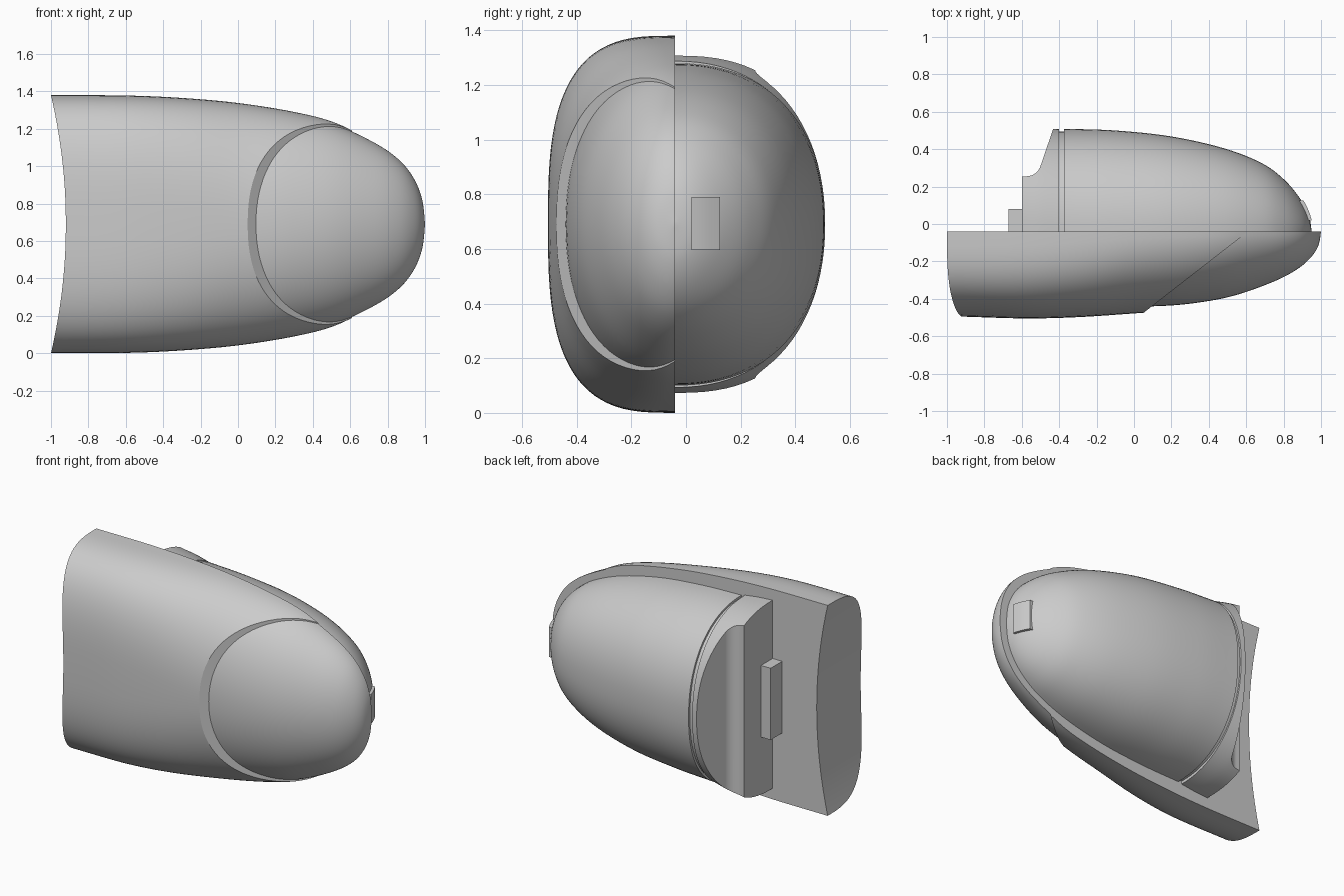
import bpy, bmesh
from math import sin, cos, pi, radians
from mathutils import Vector

default = bpy.data.objects.get("Cube")
if default:
    bpy.data.objects.remove(default, do_unlink=True)

MID = 0.69        # height of the symmetry plane
PLANE = -0.04     # y of the flat parting plane
RING = 48         # segments around each half section


def smooth_stations(points, steps=6):
    """Catmull-Rom interpolation through (x, depth, half_height, exponent)."""
    p = [Vector(q) for q in points]
    p = [2 * p[0] - p[1]] + p + [p[-1]]
    out = []
    for a, b, c, d in zip(p, p[1:], p[2:], p[3:]):
        for k in range(steps):
            t = k / steps
            out.append(0.5 * (2 * b + (c - a) * t + (2 * a - 5 * b + 4 * c - d) * t**2
                              + (3 * b - a - 3 * c + d) * t**3))
    return out + [p[-2]]


def finish(name, bm):
    bmesh.ops.remove_doubles(bm, verts=bm.verts, dist=0.0002)
    bmesh.ops.recalc_face_normals(bm, faces=bm.faces)
    mesh = bpy.data.meshes.new(name)
    bm.to_mesh(mesh)
    bm.free()
    obj = bpy.data.objects.new(name, mesh)
    bpy.context.collection.objects.link(obj)
    bpy.ops.object.select_all(action="DESELECT")
    obj.select_set(True)
    bpy.context.view_layer.objects.active = obj
    bpy.ops.object.shade_smooth_by_angle(angle=radians(32))
    return obj


def half_loft(name, points, side, hollow=0.0, cut=None):
    """Half superellipse sections lofted along x, closed by the parting plane."""
    bm = bmesh.new()
    grid = []
    for i, (x, depth, half, n) in enumerate(smooth_stations(points)):
        outer, inner = [], []
        bow = hollow * max(0, 1 - i / 8)
        for k in range(RING + 1):
            t = pi * k / RING
            c, s = cos(t), max(sin(t), 0.0)
            v = abs(c) ** (2 / n) * (1 if c > 0 else -1)
            px = x + bow * (1 - v * v)
            z = MID + half * v
            outer.append(bm.verts.new((px, PLANE + side * depth * s ** (2 / n), z)))
            inner.append(bm.verts.new((px, PLANE, z)))
        grid.append((outer, inner))
    for (o1, i1), (o2, i2) in zip(grid, grid[1:]):
        for k in range(RING):
            for a, b in ((o1, o2), (i1, i2)):
                bm.faces.new((a[k], a[k + 1], b[k + 1], b[k]))
    for outer, inner in (grid[0], grid[-1]):
        for k in range(RING):
            bm.faces.new((outer[k], outer[k + 1], inner[k + 1], inner[k]))
    bmesh.ops.remove_doubles(bm, verts=bm.verts, dist=0.0002)
    if cut:
        point, normal = cut
        geom = bm.verts[:] + bm.edges[:] + bm.faces[:]
        bmesh.ops.bisect_plane(bm, geom=geom, plane_co=point, plane_no=normal, clear_outer=True)
        rim = [e for e in bm.edges if e.is_boundary]
        bmesh.ops.holes_fill(bm, edges=rim, sides=0)
    return finish(name, bm)


def prism(name, profile, z0, z1):
    """Extrude an xy profile upwards."""
    bm = bmesh.new()
    face = bm.faces.new([bm.verts.new((x, y, z0)) for x, y in profile])
    new = bmesh.ops.extrude_face_region(bm, geom=[face])["geom"]
    verts = [g for g in new if isinstance(g, bmesh.types.BMVert)]
    bmesh.ops.translate(bm, verts=verts, vec=(0, 0, z1 - z0))
    return finish(name, bm)


# Front shell, hollowed at its open end and cut on a slant near the toe
half_loft("front_shell", [
    (-1, 0.455, 0.69, 3.1), (-0.6, 0.465, 0.688, 3), (-0.3, 0.458, 0.675, 2.7),
    (0, 0.438, 0.648, 2.3), (0.3, 0.415, 0.6, 2.08), (0.52, 0.362, 0.542, 2),
    (0.73, 0.285, 0.438, 2)],
    side=-1, hollow=0.08, cut=((0.06, -0.468, 0), (0.385, -0.495, 0)))

# Rounded toe set slightly below the front shell
half_loft("toe_cap", [
    (-0.1, 0.4, 0.62, 2.1), (0.1, 0.4, 0.612, 2.1), (0.3, 0.386, 0.585, 2.05),
    (0.52, 0.347, 0.532, 2), (0.73, 0.275, 0.435, 2), (0.86, 0.21, 0.345, 2),
    (0.94, 0.145, 0.245, 2), (0.985, 0.078, 0.13, 2), (1, 0, 0, 2)], side=-1)

# Domed back body
half_loft("back_body", [
    (-0.375, 0.549, 0.59, 2.25), (-0.1, 0.54, 0.58, 2.2), (0.2, 0.508, 0.55, 2.2),
    (0.48, 0.445, 0.488, 2.2), (0.68, 0.367, 0.41, 2.15), (0.8, 0.28, 0.33, 2.1),
    (0.885, 0.18, 0.235, 2), (0.935, 0.085, 0.125, 2), (0.95, 0, 0, 2)], side=1)

# Recessed neck forming the groove behind the body
half_loft("groove_neck", [(-0.42, 0.535, 0.58, 2.25), (-0.36, 0.535, 0.575, 2.25)], side=1)

# Stepped plug: a short loft with a straight slope and fillet removed
plug = half_loft("end_plug", [
    (-0.6, 0.555, 0.617, 2.5), (-0.5, 0.55, 0.61, 2.35), (-0.4, 0.547, 0.597, 2.2)], side=1)
fillet = [(-0.576 + 0.08 * cos(a), 0.335 - 0.08 * sin(a))
          for a in (radians(20 + 7 * k) for k in range(11))]
cutter = prism("notch_cutter", [(-0.43, 0.6), (-0.43, 0.515)] + fillet
               + [(-0.7, 0.255), (-0.7, 0.6)], -0.2, 1.6)
cutter.hide_render = True
notch = plug.modifiers.new("notch", "BOOLEAN")
notch.operation = "DIFFERENCE"
notch.solver = "EXACT"
notch.object = cutter
bpy.context.view_layer.objects.active = plug
bpy.ops.object.modifier_apply(modifier=notch.name)
bpy.data.objects.remove(cutter, do_unlink=True)
plug.select_set(True)
bpy.ops.object.shade_smooth_by_angle(angle=radians(32))
weighted = plug.modifiers.new("clean_shading", "WEIGHTED_NORMAL")
weighted.keep_sharp = True

# Locating block on the plug and catch on the toe end
prism("locating_block", [(-0.67, PLANE), (-0.59, PLANE), (-0.59, 0.08), (-0.67, 0.08)], 0.455, 0.925)
prism("toe_catch", [(0.8, 0.02), (0.95, 0.02), (0.942, 0.05), (0.928, 0.085), (0.907, 0.125),
                    (0.8, 0.125)], 0.595, 0.79)
